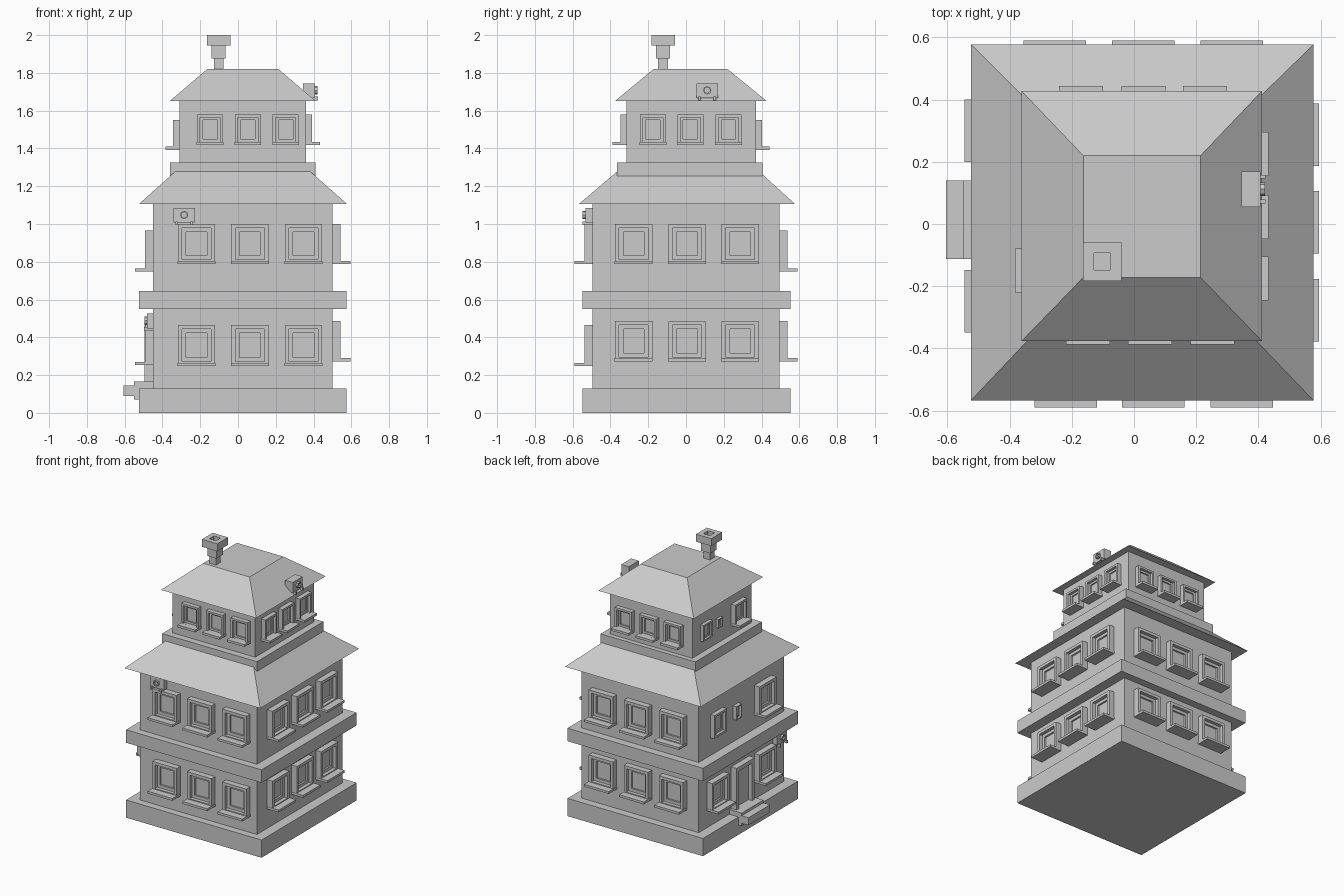
import bpy, bmesh, math

if "Cube" in bpy.data.objects:
    bpy.data.objects.remove(bpy.data.objects["Cube"])

# wall local (u along wall, z up, d outward) -> world, for wall plane at w
WALLS = {
    "front": lambda w: lambda u, z, d: (u, w - d, z),
    "back": lambda w: lambda u, z, d: (u, w + d, z),
    "right": lambda w: lambda u, z, d: (w + d, u, z),
    "left": lambda w: lambda u, z, d: (w - d, u, z),
}


def loft(bm, rings):
    """Skin a list of equal-length point rings and cap both ends."""
    vs = [[bm.verts.new(p) for p in r] for r in rings]
    n = len(vs[0])
    for a, b in zip(vs, vs[1:]):
        for i in range(n):
            j = (i + 1) % n
            bm.faces.new((a[i], a[j], b[j], b[i]))
    bm.faces.new(vs[0])
    bm.faces.new(vs[-1])


def finish(name, bm):
    bmesh.ops.recalc_face_normals(bm, faces=bm.faces)
    me = bpy.data.meshes.new(name)
    bm.to_mesh(me)
    bm.free()
    ob = bpy.data.objects.new(name, me)
    bpy.context.collection.objects.link(ob)
    return ob


def hrect(x0, x1, y0, y1, z):
    return [(x0, y0, z), (x1, y0, z), (x1, y1, z), (x0, y1, z)]


def tower(name, levels):
    """Stack of horizontal rectangles (x0, x1, y0, y1, z)."""
    bm = bmesh.new()
    loft(bm, [hrect(*l) for l in levels])
    return finish(name, bm)


def block(name, x0, x1, y0, y1, z0, z1):
    return tower(name, [(x0, x1, y0, y1, z0), (x0, x1, y0, y1, z1)])


def wrect(f, u0, u1, z0, z1, d):
    return [f(u0, z0, d), f(u1, z0, d), f(u1, z1, d), f(u0, z1, d)]


def wbox(bm, f, u0, u1, z0, z1, d0, d1):
    loft(bm, [wrect(f, u0, u1, z0, z1, d) for d in (d0, d1)])


def window(name, f, u, z0, z1, w, depth, sill=0):
    """Stepped frame, recessed pane and optional sill."""
    bm = bmesh.new()
    t = w * 0.11
    steps = [(0, -.005), (0, depth), (t, depth), (t, depth * .4),
             (2 * t, depth * .4), (2 * t, depth * .1)]
    loft(bm, [wrect(f, u - w / 2 + s, u + w / 2 - s, z0 + s, z1 - s, d) for s, d in steps])
    if sill:
        wbox(bm, f, u - w / 2 - .002, u + w / 2 + .002, z0 - .002, z0 + .015, -.005, sill)
    return finish(name, bm)


def aircon(name, f, u, z0, depth=.038):
    """Box unit with a fan ring and two feet."""
    bm = bmesh.new()
    wbox(bm, f, u - .057, u + .057, z0 + .008, z0 + .085, -.01, depth)
    zc, ring = z0 + .048, []
    for r, d in ((.022, depth - .005), (.022, depth + .014), (.015, depth + .014), (.015, depth + .002)):
        ring.append([f(u + r * math.cos(a * math.tau / 8), zc + r * math.sin(a * math.tau / 8), d)
                     for a in range(8)])
    loft(bm, ring)
    for s in (-1, 1):
        wbox(bm, f, u + s * .04 - .006, u + s * .04 + .006, z0 - .006, z0 + .014, 0, depth + .016)
    return finish(name, bm)


# storeys, bands and roofs
block("base", -.525, .575, -.548, .553, 0, .13)
block("lower_storey", -.45, .5, -.495, .495, .12, .56)
block("middle_band", -.525, .575, -.548, .553, .55, .645)
block("middle_storey", -.45, .5, -.495, .495, .64, 1.11)
tower("lower_roof", [(-.525, .578, -.568, .578, 1.105), (-.33, .38, -.362, .385, 1.28)])
block("upper_band", -.36, .41, -.365, .405, 1.25, 1.325)
block("upper_storey", -.31, .36, -.315, .37, 1.32, 1.655)
tower("upper_roof", [(-.362, .412, -.377, .428, 1.65), (-.163, .214, -.172, .22, 1.82)])

# chimney: stepped stack with a hollow top
cx, cy = -.102, -.121
tower("chimney", [(cx - r, cx + r, cy - r, cy + r, z) for r, z in (
    (.026, 1.81), (.026, 1.875), (.037, 1.875), (.037, 1.945),
    (.062, 1.945), (.062, 2.0), (.027, 2.0), (.027, 1.95))])

# regular windows: wall, plane, centres, bottom, top per storey
BIG, SMALL = (.197, .043, .095), (.137, .033, .073)
rows = [
    ("front", -.495, (-.22, .0625, .347), .25, .465, BIG),
    ("front", -.495, (-.22, .0625, .347), .79, 1.0, BIG),
    ("front", -.315, (-.148, .052, .252), 1.42, 1.58, SMALL),
    ("right", .5, (-.277, .005, .287), .275, .487, BIG),
    ("right", .5, (-.277, .005, .287), .79, 1.0, BIG),
    ("right", .36, (-.175, .023, .225), 1.42, 1.58, SMALL),
    ("back", .495, (-.255, .03, .315), .275, .487, BIG),
    ("back", .495, (-.255, .03, .315), .75, .965, BIG),
    ("back", .37, (-.17, .03, .228), 1.395, 1.55, SMALL),
    ("left", -.45, (-.248, .3), .255, .465, BIG),
    ("left", -.45, (-.248,), .75, .965, BIG),
    ("left", -.31, (-.15,), 1.395, 1.55, SMALL),
]
for wall, plane, centres, z0, z1, (w, depth, sill) in rows:
    for u in centres:
        window(wall + "_window", WALLS[wall](plane), u, z0, z1, w, depth, sill)

# narrow windows without sills on the entrance side
mid, up = WALLS["left"](-.45), WALLS["left"](-.31)
window("side_window", mid, .287, .775, .945, .14, .033)
window("vent_window", mid, .067, .81, .91, .062, .03)
window("side_window", up, .222, 1.415, 1.535, .105, .025)
window("vent_window", up, .07, 1.445, 1.51, .05, .022)

# door with frame, and entrance steps
bm = bmesh.new()
loft(bm, [wrect(mid, -.09 + s, .12 - s, .12 + s * .2, .47 - s, d) for s, d in
          ((0, -.005), (0, .045), (.03, .045), (.03, .015))])
finish("door", bm)
block("porch_slab", -.55, -.44, -.112, .14, .07, .165)
block("entrance_step", -.605, -.54, -.112, .14, .09, .145)

# air conditioning units
aircon("front_air_unit", WALLS["front"](-.495), -.285, 1.0)
aircon("side_air_unit", mid, -.425, .44, .032)
bm = aircon("roof_air_unit", WALLS["right"](.355), .112, 1.66, .052)
